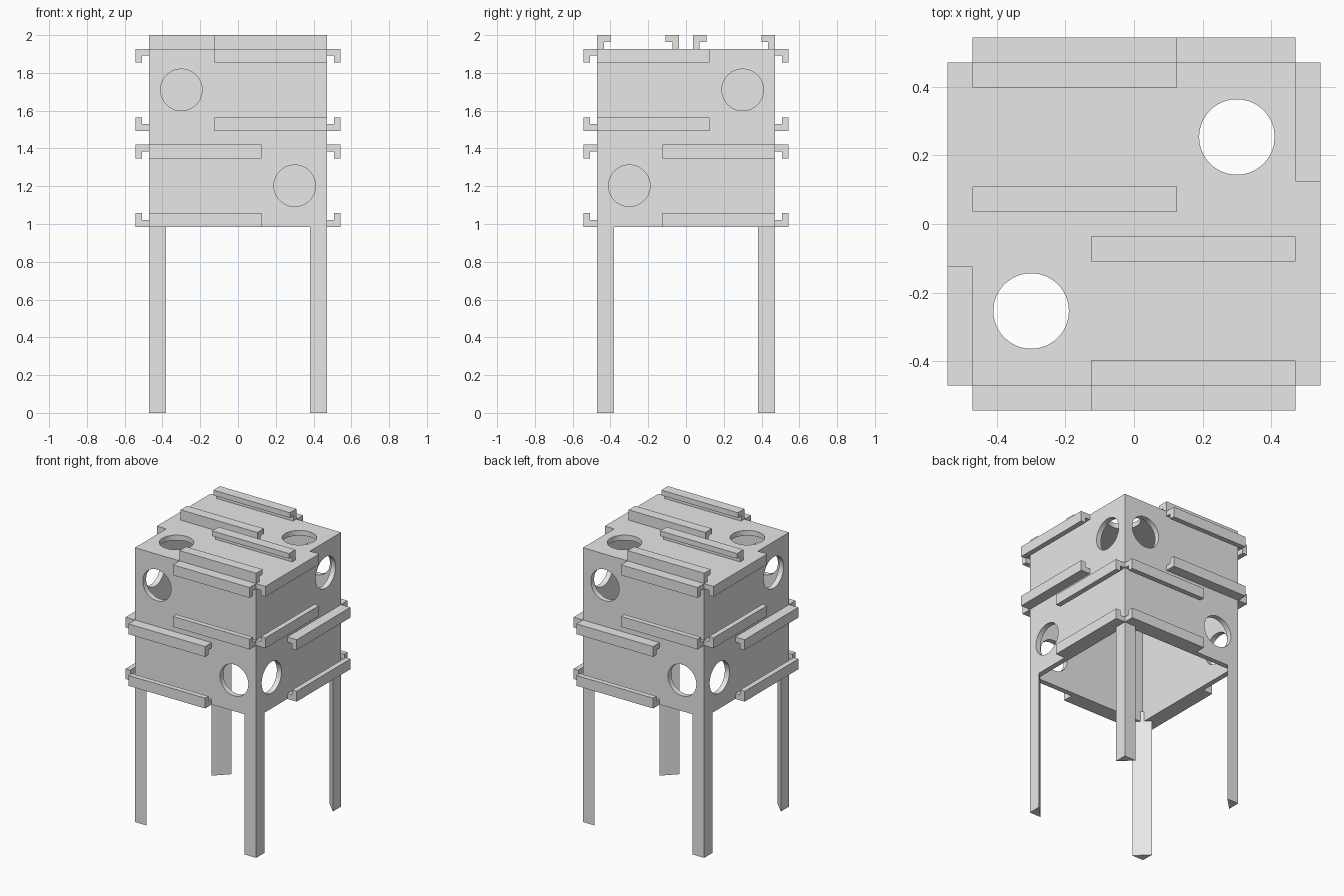
import bpy, bmesh, math
from mathutils import Matrix, Vector

cube = bpy.data.objects.get("Cube")
if cube:
    bpy.data.objects.remove(cube, do_unlink=True)

U = 0.0725            # rail size
T = U / 2             # wall and rail thickness
H = 6.5 * U           # half width of the box
FLOOR = 2 - 14 * U    # lower edge of the box
CENTRE = Vector((0, 0, FLOOR + H))
LEG = 0.09

grey = bpy.data.materials.new("light_grey")
grey.use_nodes = True
grey.diffuse_color = (0.8, 0.8, 0.8, 1)
grey.node_tree.nodes["Principled BSDF"].inputs["Base Color"].default_value = (0.8, 0.8, 0.8, 1)


def make(name, bm):
    bmesh.ops.recalc_face_normals(bm, faces=bm.faces)
    mesh = bpy.data.meshes.new(name)
    bm.to_mesh(mesh)
    bm.free()
    mesh.materials.append(grey)
    obj = bpy.data.objects.new(name, mesh)
    bpy.context.collection.objects.link(obj)
    return obj


def prism(name, points, along):
    """Extrude a flat outline along a vector."""
    bm = bmesh.new()
    face = bm.faces.new([bm.verts.new(p) for p in points])
    side = bmesh.ops.extrude_face_region(bm, geom=[face])["geom"]
    bmesh.ops.translate(bm, vec=along, verts=[v for v in side if isinstance(v, bmesh.types.BMVert)])
    return make(name, bm)


def block(name, low, high):
    bm = bmesh.new()
    bmesh.ops.create_cube(bm, size=1)
    bmesh.ops.scale(bm, vec=high - low, verts=bm.verts)
    bmesh.ops.translate(bm, vec=(low + high) / 2, verts=bm.verts)
    return make(name, bm)


# Each panel: direction along the rails, direction across them, outward normal
X, Y, Z = Vector((1, 0, 0)), Vector((0, 1, 0)), Vector((0, 0, 1))
panels = {
    "front": (X, Z, -Y),
    "back": (-X, Z, Y),
    "left": (-Y, Z, X),
    "right": (Y, Z, -X),
    "top": (X, -Y, Z),
}

# Hollow box, open underneath
corner = Vector((H, H, H))
body = block("box_body", CENTRE - corner, CENTRE + corner)
cavity = block("cavity_cutter", CENTRE - corner + Vector((T, T, -U)), CENTRE + corner - Vector((T, T, T)))

# Round holes, two on each panel
bm = bmesh.new()
for along, across, normal in panels.values():
    for s in (1, -1):
        spot = CENTRE + along * (-0.3 * s) + across * (3.5 * U * s) + normal * (H - T / 2)
        turn = normal.to_track_quat('Z', 'Y').to_matrix().to_4x4()
        bmesh.ops.create_cone(bm, cap_ends=True, segments=64, radius1=0.11, radius2=0.11,
                              depth=T * 1.8, matrix=Matrix.Translation(spot) @ turn)
holes = make("hole_cutter", bm)

for cutter in (cavity, holes):
    cutter.hide_render = True
    mod = body.modifiers.new(cutter.name, 'BOOLEAN')
    mod.operation = 'DIFFERENCE'
    mod.solver = 'EXACT'
    mod.object = cutter
bpy.context.view_layer.update()
cut = bpy.data.meshes.new_from_object(body.evaluated_get(bpy.context.evaluated_depsgraph_get()))
body.modifiers.clear()
body.data = cut
for cutter in (cavity, holes):
    bpy.data.objects.remove(cutter, do_unlink=True)

# Hooked rails: facing pairs that form two slide channels per panel
hook = [(0, 0), (0, U), (U, U), (U, T), (T, T), (T, 0)]
for side, (along, across, normal) in panels.items():
    for s, channel in ((1, "upper"), (-1, "lower")):
        for edge, inward, place in ((T, 1, "inner"), (H, -1, "outer")):
            base = CENTRE + normal * H + along * (-0.125 * s)
            outline = [base + across * s * (edge + inward * v) + normal * w for v, w in hook]
            prism(f"{side}_{channel}_{place}_rail", outline, along * s * (H + 0.125))

# Triangular corner legs with a short tip inside the box
for sx in (1, -1):
    for sy in (1, -1):
        name = ("front" if sy < 0 else "back") + ("_left" if sx > 0 else "_right")

        def triangle(inset, size, z):
            a = H - inset
            return [(sx * a, sy * a, z), (sx * (a - size), sy * a, z), (sx * a, sy * (a - size), z)]

        prism(name + "_leg", triangle(0, LEG, 0), Z * FLOOR)
        prism(name + "_leg_tip", triangle(T, LEG - 2 * T, FLOOR), Z * U)

# Smooth hole walls, crisp edges elsewhere
bpy.ops.object.select_all(action='DESELECT')
body.select_set(True)
bpy.context.view_layer.objects.active = body
bpy.ops.object.shade_smooth_by_angle(angle=math.radians(30))
